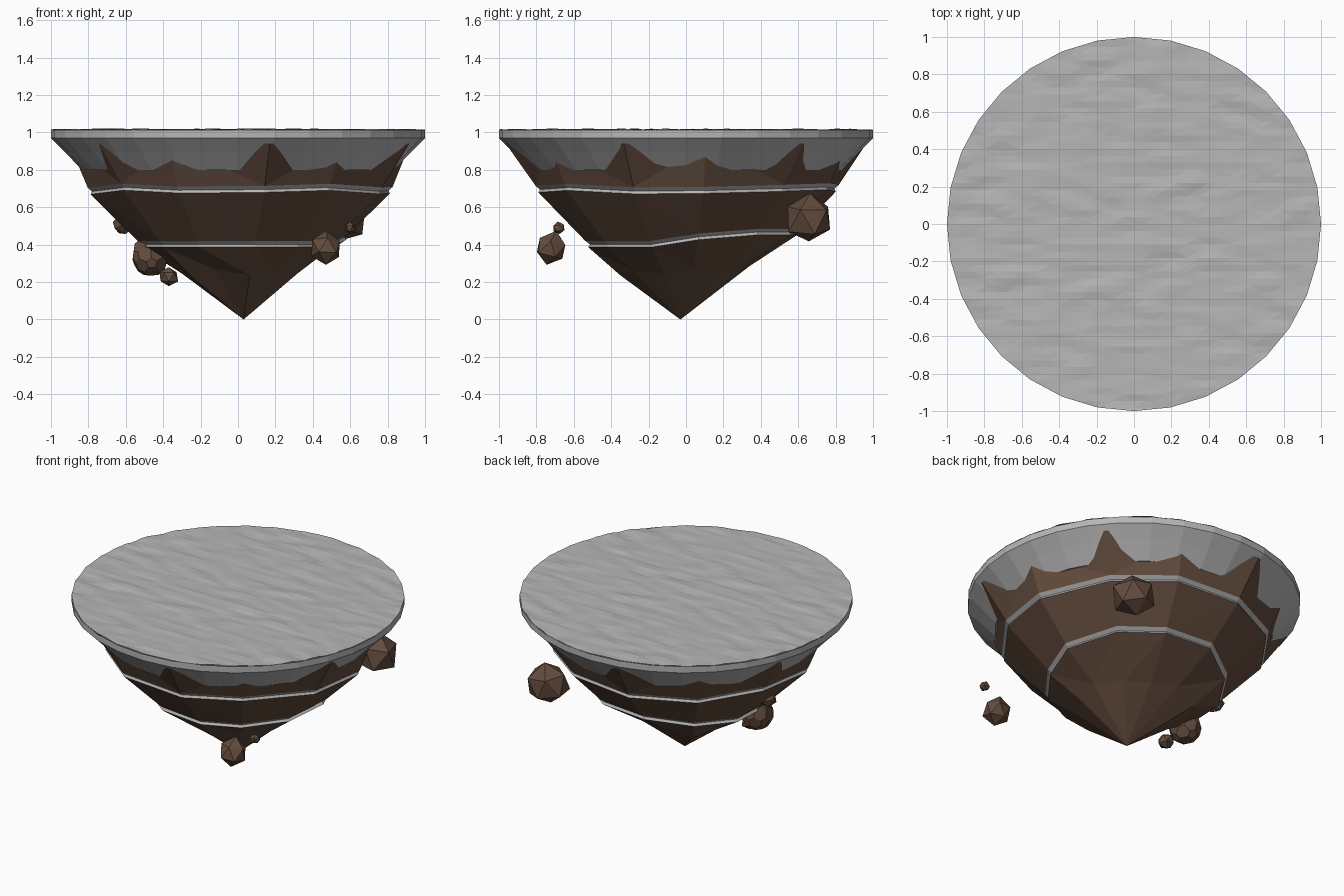
import bpy, bmesh, random
from math import sin, cos, radians, pi
from mathutils import Vector, Matrix, noise

if "Cube" in bpy.data.objects:
    bpy.data.objects.remove(bpy.data.objects["Cube"])
random.seed(7)


def material(name, colour):
    m = bpy.data.materials.new(name)
    m.use_nodes = True
    m.diffuse_color = (*colour, 1)
    m.node_tree.nodes["Principled BSDF"].inputs["Base Color"].default_value = (*colour, 1)
    return m


GREY = material("stone_grey", (0.47, 0.47, 0.47))
BROWN = material("earth_brown", (0.125, 0.072, 0.047))


def finish(name, bm, *mats):
    bmesh.ops.recalc_face_normals(bm, faces=bm.faces)
    mesh = bpy.data.meshes.new(name)
    bm.to_mesh(mesh)
    bm.free()
    for m in mats:
        mesh.materials.append(m)
    ob = bpy.data.objects.new(name, mesh)
    bpy.context.collection.objects.link(ob)
    return ob


def loft(bm, rings):
    """Join successive rings of points with quads; returns rows of faces."""
    rows = [[bm.verts.new(p) for p in ring] for ring in rings]
    n = len(rows[0])
    return rows, [[bm.faces.new((a[i], a[(i + 1) % n], b[(i + 1) % n], b[i]))
                   for i in range(n)] for a, b in zip(rows, rows[1:])]


def circle(r, z, n=32):
    return [(r * cos(2 * pi * i / n), r * sin(2 * pi * i / n), z) for i in range(n)]


# Rim and the bowl under it
bm = bmesh.new()
rows, _ = loft(bm, [circle(1, 1.012), circle(1, 0.97), circle(0.925, 0.895),
                    circle(0.835, 0.8)])
bm.faces.new(rows[-1])
finish("rim_and_bowl", bm, GREY)

# Rippled ground: a grid trimmed to the rim outline
bm = bmesh.new()
bmesh.ops.create_grid(bm, x_segments=36, y_segments=56, size=1.02)
for i in range(32):
    a = 2 * pi * (i + 0.5) / 32
    n = Vector((cos(a), sin(a), 0))
    bmesh.ops.bisect_plane(bm, geom=bm.verts[:] + bm.edges[:] + bm.faces[:],
                           plane_co=n * cos(pi / 32), plane_no=n, clear_outer=True)
for v in bm.verts:
    v.co.z = 1.015 + 0.009 * noise.noise(Vector((v.co.x * 5, v.co.y * 13, 3)))
bmesh.ops.triangulate(bm, faces=bm.faces)
finish("rippled_ground", bm, GREY)

# Earth body: faceted cone with two thin stone seams cut into it
N = 12
angles = [radians(-80 + 30 * i + random.uniform(-4, 4) * (i % 2)) for i in range(N)]
upper_z = [random.uniform(-0.012, 0.015) for _ in angles]
wobble = [random.uniform(-0.012, 0.012) for _ in angles]


def lift(a):
    """The lower seam rises on one side."""
    return 0.065 * max(0, min(1, 1.6 * cos(a - radians(62)) - 0.3))


def seam(r, z, upper):
    ring = []
    for i, a in enumerate(angles):
        up = upper_z[i] if upper else lift(a)
        rr = r + wobble[i] + (0 if upper else up * 0.9)
        ring.append((rr * cos(a), rr * sin(a), z + up))
    return ring


def crag(radius, z, spread, dz, dip=0):
    ring = []
    for i, a in enumerate(angles):
        r = radius - dip * (i % 2) + random.uniform(-spread, spread)
        ring.append((r * cos(a), r * sin(a), z + random.uniform(-dz, dz)))
    return ring


bm = bmesh.new()
rows, bands = loft(bm, [
    crag(0.975, 0.94, 0.008, 0, 0.055),
    seam(0.825, 0.715, True), seam(0.802, 0.695, True), seam(0.81, 0.68, True),
    seam(0.555, 0.42, False), seam(0.53, 0.402, False), seam(0.54, 0.387, False),
    crag(0.335, 0.25, 0.03, 0.035)])
bm.faces.new(rows[0])
tip = bm.verts.new((0.03, -0.03, 0))
for i in range(N):
    bm.faces.new((rows[-1][i], rows[-1][(i + 1) % N], tip))
for k in (1, 2, 4, 5):
    for f in bands[k]:
        f.material_index = 1
bmesh.ops.triangulate(bm, faces=[f for f in bm.faces if f.material_index == 0])
finish("earth_body", bm, BROWN, GREY)


# Loose rocks around the body
def rock(name, place, size, chipped=False):
    bm = bmesh.new()
    bmesh.ops.create_icosphere(bm, subdivisions=1, radius=size)
    for v in bm.verts:
        v.co *= random.uniform(0.9, 1.1)
    if chipped:
        bmesh.ops.bevel(bm, geom=bm.verts[:], offset=size * 0.3, affect='VERTICES',
                        segments=1, profile=0.5)
    turn = Matrix.Rotation(random.uniform(0, 3), 4, 'X') @ Matrix.Rotation(random.uniform(0, 3), 4, 'Z')
    bmesh.ops.transform(bm, matrix=Matrix.Translation(place) @ turn, verts=bm.verts)
    finish(name, bm, BROWN)


rock("large_back_rock", (0.55, 0.66, 0.54), 0.135)
rock("front_rock", (0.47, -0.72, 0.38), 0.09)
rock("front_pebble", (0.6, -0.68, 0.49), 0.033)
rock("side_boulder", (-0.47, -0.08, 0.33), 0.122, True)
rock("side_pebble", (-0.37, -0.14, 0.23), 0.053)
rock("side_upper_rock", (-0.61, 0.02, 0.51), 0.062)
